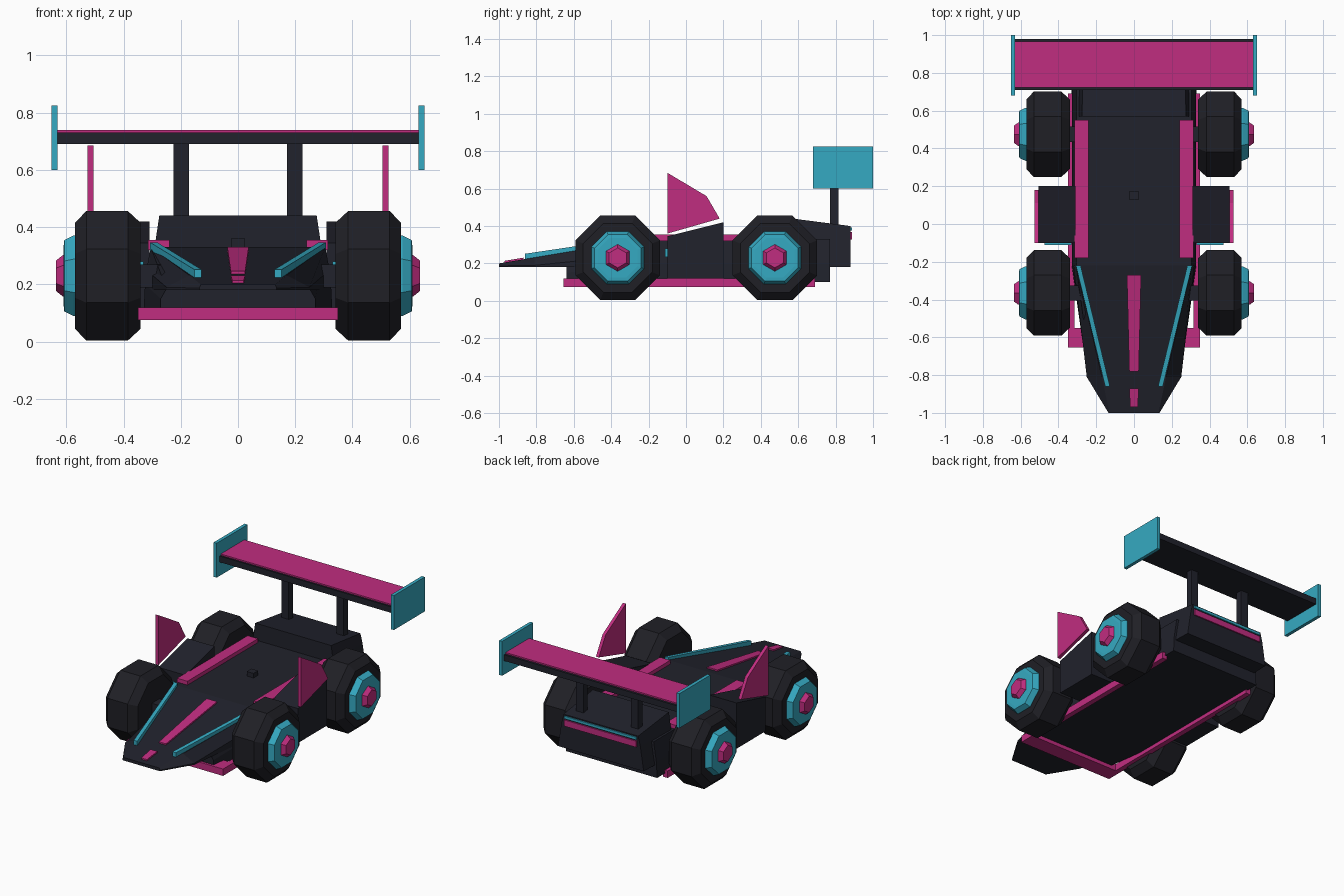
import bpy, bmesh, math
from mathutils import Vector

cube = bpy.data.objects.get("Cube")
if cube:
    bpy.data.objects.remove(cube, do_unlink=True)


def material(name, rgb):
    m = bpy.data.materials.new(name)
    m.use_nodes = True
    color = (*rgb, 1)
    m.diffuse_color = color
    m.node_tree.nodes["Principled BSDF"].inputs["Base Color"].default_value = color
    return m


BODY = material("charcoal", (0.015, 0.016, 0.025))
TYRE = material("tyre black", (0.014, 0.014, 0.019))
PINK = material("magenta", (0.53, 0.026, 0.215))
CYAN = material("cyan", (0.036, 0.40, 0.54))


def loft(name, rings, mat):
    """Skin a list of equal-length point rings and cap both ends."""
    bm = bmesh.new()
    loops = [[bm.verts.new(p) for p in ring] for ring in rings]
    for a, b in zip(loops, loops[1:]):
        for i in range(len(a)):
            j = (i + 1) % len(a)
            bm.faces.new((a[i], a[j], b[j], b[i]))
    bm.faces.new(loops[0])
    bm.faces.new(loops[-1])
    bmesh.ops.recalc_face_normals(bm, faces=bm.faces)
    mesh = bpy.data.meshes.new(name)
    bm.to_mesh(mesh)
    bm.free()
    mesh.materials.append(mat)
    ob = bpy.data.objects.new(name, mesh)
    bpy.context.collection.objects.link(ob)
    return ob


def box(name, x, y, z, mat):
    return loft(name, [[(a, y[0], z[0]), (a, y[1], z[0]), (a, y[1], z[1]), (a, y[0], z[1])]
                       for a in x], mat)


def beam(name, p, q, w0, w1, h, mat):
    """Strip from p to q, w0 to w1 wide, rising h above the line."""
    rings = []
    for (x, y, z), w in ((p, w0 / 2), (q, w1 / 2)):
        rings.append([(x - w, y, z - h / 2), (x + w, y, z - h / 2),
                      (x + w, y, z + h), (x - w, y, z + h)])
    return loft(name, rings, mat)


def hull(name, sections, mat):
    """Each section: y, then (half width, height) at bottom, shoulder and top."""
    rings = []
    for y, *pairs in sections:
        right = [(w, y, z) for w, z in pairs]
        rings.append(right + [(-x, y, z) for x, y, z in reversed(right)])
    return loft(name, rings, mat)


def disc(name, s, y, z, rings, sides, turn, mat):
    """Faceted turned part around an x axle; rings are (x, corner radius)."""
    angles = [turn + math.tau * i / sides for i in range(sides)]
    return loft(name, [[(s * x, y + r * math.cos(a), z + r * math.sin(a)) for a in angles]
                       for x, r in rings], mat)


def plate(name, x0, x1, outline, mat):
    return loft(name, [[(x, y, z) for y, z in outline] for x in (x0, x1)], mat)


# Body shell
hull("nose", [
    (-1.0, (.135, .18), (.135, .187), (.13, .2)),
    (-.81, (.25, .18), (.25, .19), (.17, .232)),
    (-.22, (.32, .18), (.32, .25), (.305, .33))], BODY)
hull("tub", [
    (-.64, (.27, .1), (.27, .15), (.25, .185)),
    (-.22, (.33, .1), (.325, .2), (.305, .33)),
    (.77, (.33, .1), (.325, .2), (.305, .33))], BODY)
hull("engine_cover", [
    (.57, (.32, .18), (.29, .34), (.275, .44)),
    (.88, (.31, .18), (.285, .34), (.27, .40))], BODY)
box("deck_block", (-.024, .024), (.126, .174), (.32, .36), BODY)

# Painted trim
beam("nose_stripe", (0, -.78, .237), (0, -.27, .322), .05, .075, .009, PINK)
beam("nose_tip_stripe", (0, -.97, .205), (0, -.87, .222), .04, .05, .009, PINK)
box("rear_stripe", (-.26, .26), (.87, .888), (.327, .367), PINK)
box("rear_light", (-.26, .26), (.87, .888), (.375, .392), CYAN)
box("front_splitter", (-.35, .35), (-.655, -.55), (.075, .12), PINK)

# Rear wing
box("rear_wing", (-.63, .63), (.71, .98), (.69, .73), BODY)
box("wing_top", (-.63, .63), (.722, .965), (.73, .739), PINK)

for s, side in ((1, "left"), (-1, "right")):
    box(side + "_skirt", (s * .315, s * .35), (-.55, .69), (.075, .12), PINK)
    box(side + "_deck_stripe", (s * .24, s * .315), (-.18, .55), (.32, .355), PINK)
    beam(side + "_nose_rail", (s * .14, -.86, .23), (s * .295, -.22, .325),
         .025, .025, .022, CYAN)

    # Side pods with fins
    plate(side + "_pod", s * .31, s * .505,
          [(-.1, .12), (.2, .12), (.2, .42), (-.1, .345)], BODY)
    box(side + "_pod_intake", (s * .33, s * .475), (-.112, -.095), (.235, .28), CYAN)
    plate(side + "_fin", s * .505, s * .526,
          [(-.1, .36), (-.1, .685), (.11, .56), (.18, .44)], PINK)

    # Wing mounts
    box(side + "_wing_strut", (s * .172, s * .225), (.77, .815), (.38, .7), BODY)
    box(side + "_endplate", (s * .63, s * .652), (.68, 1.0), (.6, .825), CYAN)

    # Wheels
    for y, end in ((-.365, "front"), (.475, "rear")):
        tag = side + "_" + end
        z, turn = .23, math.pi / 8
        box(tag + "_axle", (s * .25, s * .36), (y - .04, y + .04), (z - .04, z + .04), BODY)
        disc(tag + "_tyre", s, y, z,
             [(.34, .2), (.385, .245), (.53, .245), (.57, .2)], 8, turn, TYRE)
        disc(tag + "_rim", s, y, z,
             [(.56, .152), (.575, .152), (.607, .135), (.609, .115)], 8, turn, CYAN)
        disc(tag + "_hub", s, y, z,
             [(.6, .072), (.612, .072), (.636, .053)], 6, math.pi / 6, PINK)
